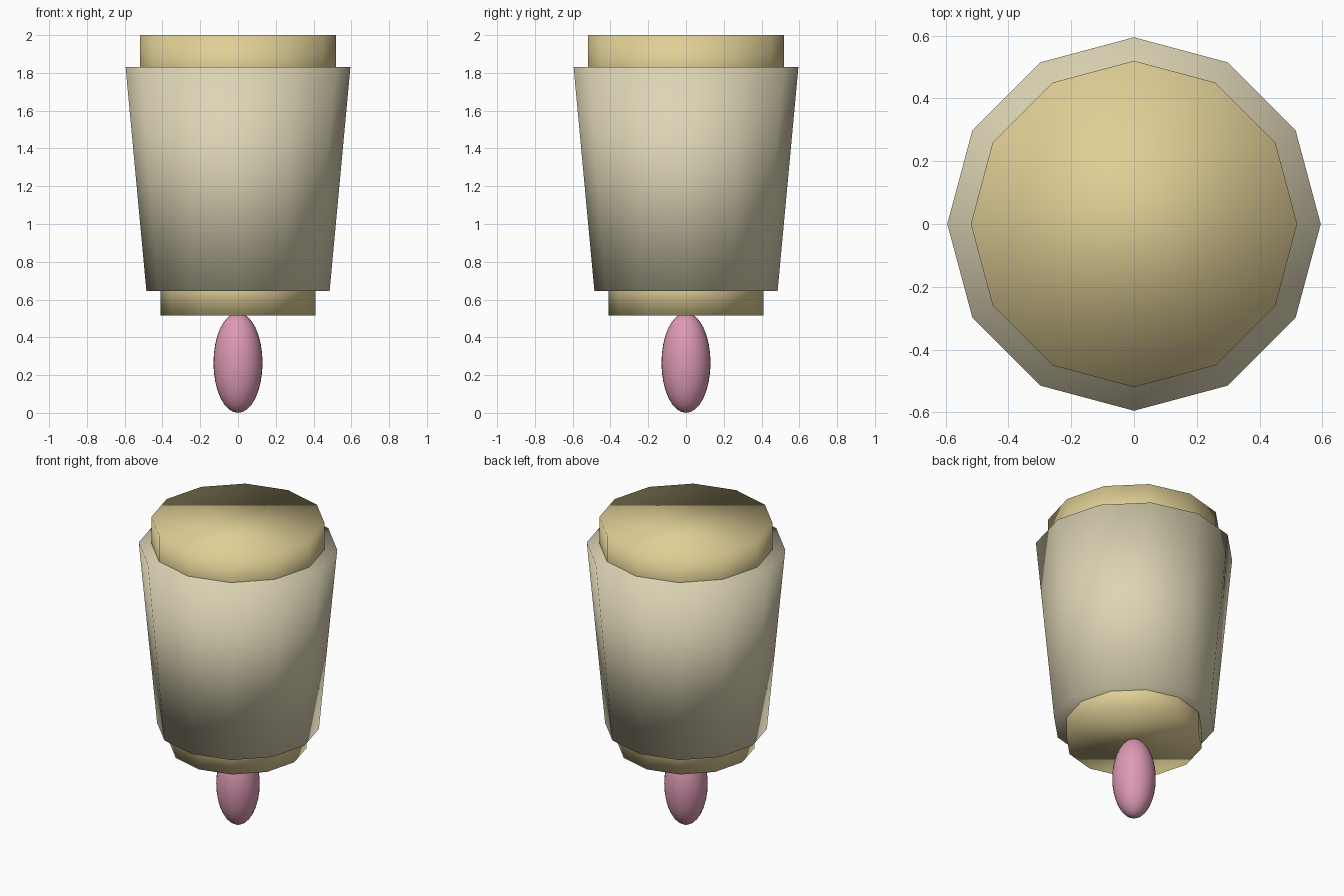
import bpy

cube = bpy.data.objects.get("Cube")
if cube:
    bpy.data.objects.remove(cube, do_unlink=True)


def material(name, color):
    mat = bpy.data.materials.new(name)
    mat.use_nodes = True
    mat.diffuse_color = (*color, 1)
    mat.node_tree.nodes["Principled BSDF"].inputs["Base Color"].default_value = (*color, 1)
    return mat


def finish(name, mat):
    obj = bpy.context.object
    obj.name = name
    obj.data.name = name
    obj.data.materials.append(mat)
    bpy.ops.object.shade_smooth()  # caps blend softly into the sides


def drum(name, bottom_radius, top_radius, bottom, top, mat):
    """Twelve-sided closed drum between two heights."""
    bpy.ops.mesh.primitive_cone_add(
        vertices=12, radius1=bottom_radius, radius2=top_radius,
        depth=top - bottom, location=(0, 0, (bottom + top) / 2))
    finish(name, mat)


cream = material("cream", (0.72, 0.66, 0.46))
gold = material("pale gold", (0.74, 0.62, 0.30))
pink = material("pink", (0.72, 0.32, 0.46))

# Tapered body with a collar at each end
drum("body", 0.485, 0.595, 0.645, 1.83, cream)
drum("top_collar", 0.52, 0.52, 1.66, 2.0, gold)
drum("bottom_collar", 0.41, 0.41, 0.515, 0.775, gold)

# Egg-shaped tip hanging below
bpy.ops.mesh.primitive_uv_sphere_add(segments=32, ring_count=16, radius=1,
                                     location=(0, 0, 0.265))
bpy.context.object.scale = (0.13, 0.13, 0.265)
bpy.ops.object.transform_apply(location=False, rotation=False, scale=True)
finish("tip", pink)
